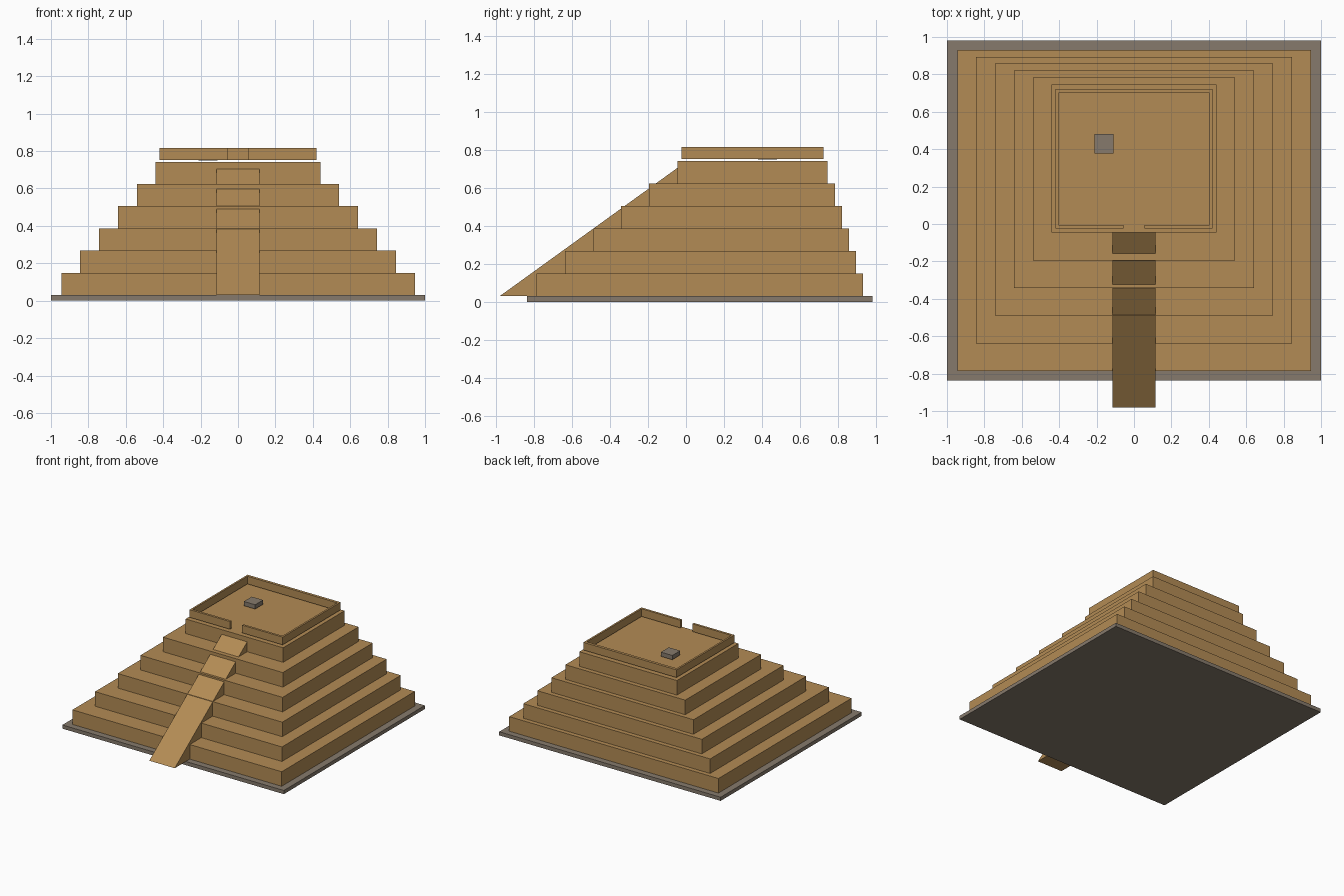
import bpy, bmesh

if "Cube" in bpy.data.objects:
    bpy.data.objects.remove(bpy.data.objects["Cube"])


def material(name, rgb):
    m = bpy.data.materials.new(name)
    m.diffuse_color = (*rgb, 1)
    m.use_nodes = True
    m.node_tree.nodes["Principled BSDF"].inputs["Base Color"].default_value = m.diffuse_color
    return m


SAND = material("sandstone", (0.45, 0.26, 0.09))
GREY = material("grey stone", (0.24, 0.195, 0.15))


def prism(name, profile, x0, x1, mat):
    """Extrude a (y, z) profile along x."""
    bm = bmesh.new()
    face = bm.faces.new([bm.verts.new((x0, y, z)) for y, z in profile])
    new = bmesh.ops.extrude_face_region(bm, geom=[face])["geom"]
    bmesh.ops.translate(bm, vec=(x1 - x0, 0, 0),
                        verts=[v for v in new if isinstance(v, bmesh.types.BMVert)])
    bmesh.ops.recalc_face_normals(bm, faces=bm.faces)
    me = bpy.data.meshes.new(name)
    bm.to_mesh(me)
    bm.free()
    me.materials.append(mat)
    ob = bpy.data.objects.new(name, me)
    bpy.context.collection.objects.link(ob)
    return ob


def box(name, x0, x1, y0, y1, z0, z1, mat):
    return prism(name, [(y0, z0), (y1, z0), (y1, z1), (y0, z1)], x0, x1, mat)


# Ground plinth
box("plinth", -1, 1, -0.837, 0.981, 0, 0.03, GREY)

# Six stepped tiers, stepping in more at the front than at the back
for i in range(6):
    hx = 0.945 - 0.101 * i
    z = 0.03 + 0.1188 * i
    box(f"tier_{i + 1}", -hx, hx, -0.786 + 0.148 * i, 0.931 - 0.037 * i,
        z, z + 0.1188, SAND)

# Front ramp, partly sunk into the upper tiers
prism("ramp", [(-0.981, 0.03), (-0.04, 0.03), (-0.04, 0.709)], -0.115, 0.115, SAND)

# Parapet round the top, with a gateway at the front
ZB, ZT = 0.753, 0.816
box("back_wall", -0.42, 0.42, 0.70, 0.723, ZB, ZT, SAND)
for s, side in ((-1, "left"), (1, "right")):
    box(f"{side}_wall", *sorted((s * 0.405, s * 0.42)), -0.005, 0.70, ZB, ZT, SAND)
    box(f"{side}_front_wall", *sorted((s * 0.055, s * 0.42)), -0.024, -0.005, ZB, ZT, SAND)

# Small altar slab on the summit
box("altar", -0.212, -0.11, 0.378, 0.48, 0.75, 0.785, GREY)
